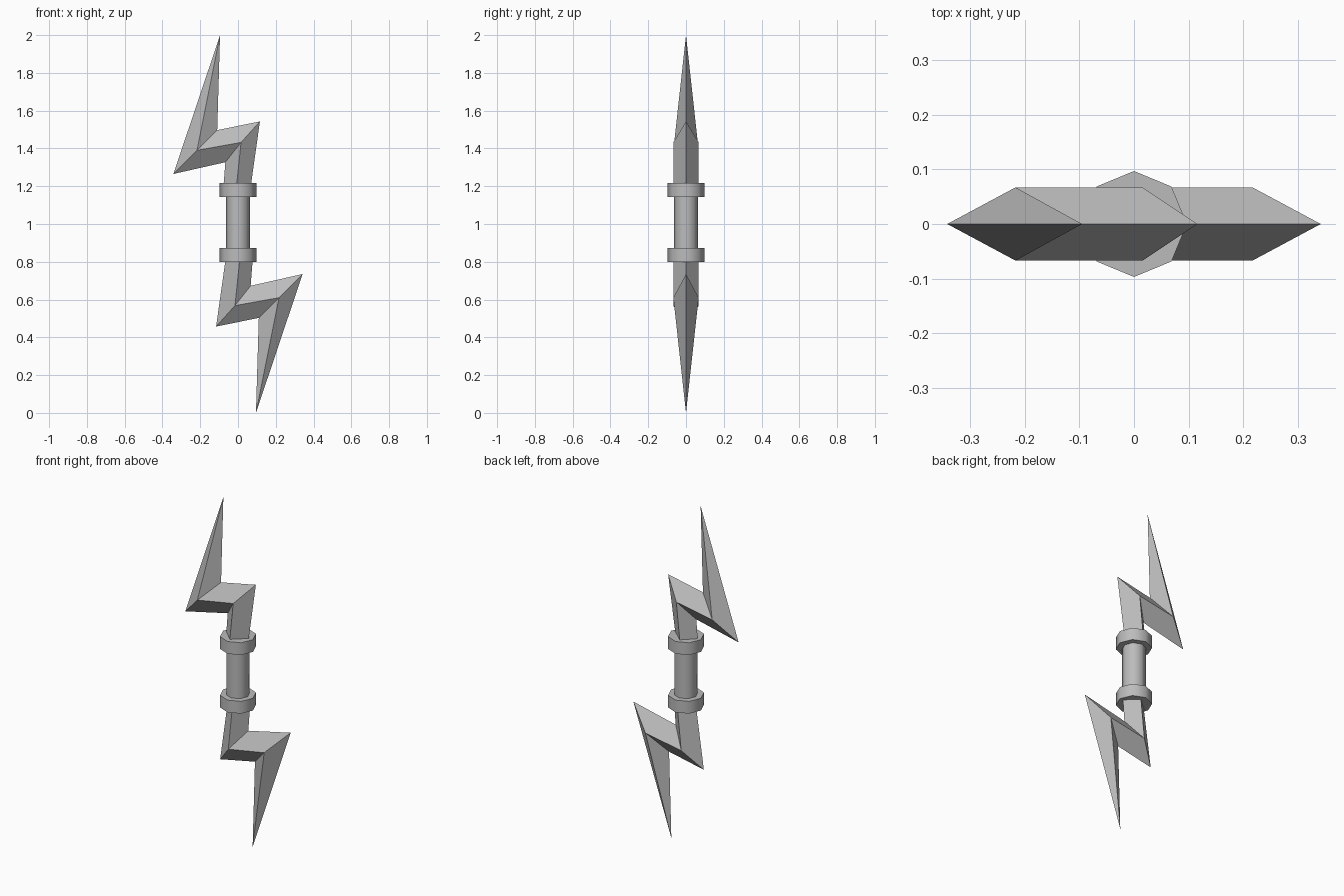
import bpy, bmesh
from math import pi, radians
from mathutils import Matrix, Vector

cube = bpy.data.objects.get("Cube")
if cube:
    bpy.data.objects.remove(cube)

CENTRE = Vector((0, 0, 1))
HALF_DEPTH = 0.067

metal = bpy.data.materials.new("grey metal")
metal.use_nodes = True
GREY = (0.5, 0.5, 0.5, 1)
metal.diffuse_color = GREY
metal.node_tree.nodes["Principled BSDF"].inputs["Base Color"].default_value = GREY


def zigzag_blade(name, turn):
    """Diamond section swept through mitred bends to a point."""
    # Each section: left edge, middle ridge, right edge as (x, z)
    sections = [
        ((-0.08, 1.16), (-0.012, 1.16), (0.062, 1.16)),
        ((-0.067, 1.327), (0.016, 1.432), (0.116, 1.543)),
        ((-0.342, 1.265), (-0.217, 1.39), (-0.11, 1.497)),
    ]
    bm = bmesh.new()
    rings = []
    for left, ridge, right in sections:
        corners = [(left, 0), (ridge, -HALF_DEPTH), (right, 0), (ridge, HALF_DEPTH)]
        rings.append([bm.verts.new((x, y, z)) for (x, z), y in corners])
    tip = bm.verts.new((-0.095, 0, 2))
    bm.faces.new(rings[0])
    for low, high in zip(rings, rings[1:]):
        for i in range(4):
            j = (i + 1) % 4
            bm.faces.new((low[i], low[j], high[j], high[i]))
    for i in range(4):
        bm.faces.new((rings[-1][i], rings[-1][(i + 1) % 4], tip))
    bmesh.ops.rotate(bm, verts=bm.verts, cent=CENTRE, matrix=Matrix.Rotation(turn, 3, "Y"))
    bmesh.ops.recalc_face_normals(bm, faces=bm.faces)
    mesh = bpy.data.meshes.new(name)
    bm.to_mesh(mesh)
    bm.free()
    mesh.materials.append(metal)
    bpy.context.collection.objects.link(bpy.data.objects.new(name, mesh))


def octagon_bar(name, radius, bottom, top):
    bpy.ops.mesh.primitive_cylinder_add(
        vertices=8, radius=radius, depth=top - bottom, location=(0, 0, (bottom + top) / 2))
    bar = bpy.context.object
    bar.name = name
    bar.data.materials.append(metal)
    bpy.ops.object.shade_smooth_by_angle(angle=radians(60))


# Blades, the lower one being the upper turned half round
zigzag_blade("upper_blade", 0)
zigzag_blade("lower_blade", pi)

# Grip and its two collars
octagon_bar("grip", 0.063, 0.83, 1.18)
octagon_bar("upper_collar", 0.097, 1.144, 1.216)
octagon_bar("lower_collar", 0.097, 0.8, 0.872)
